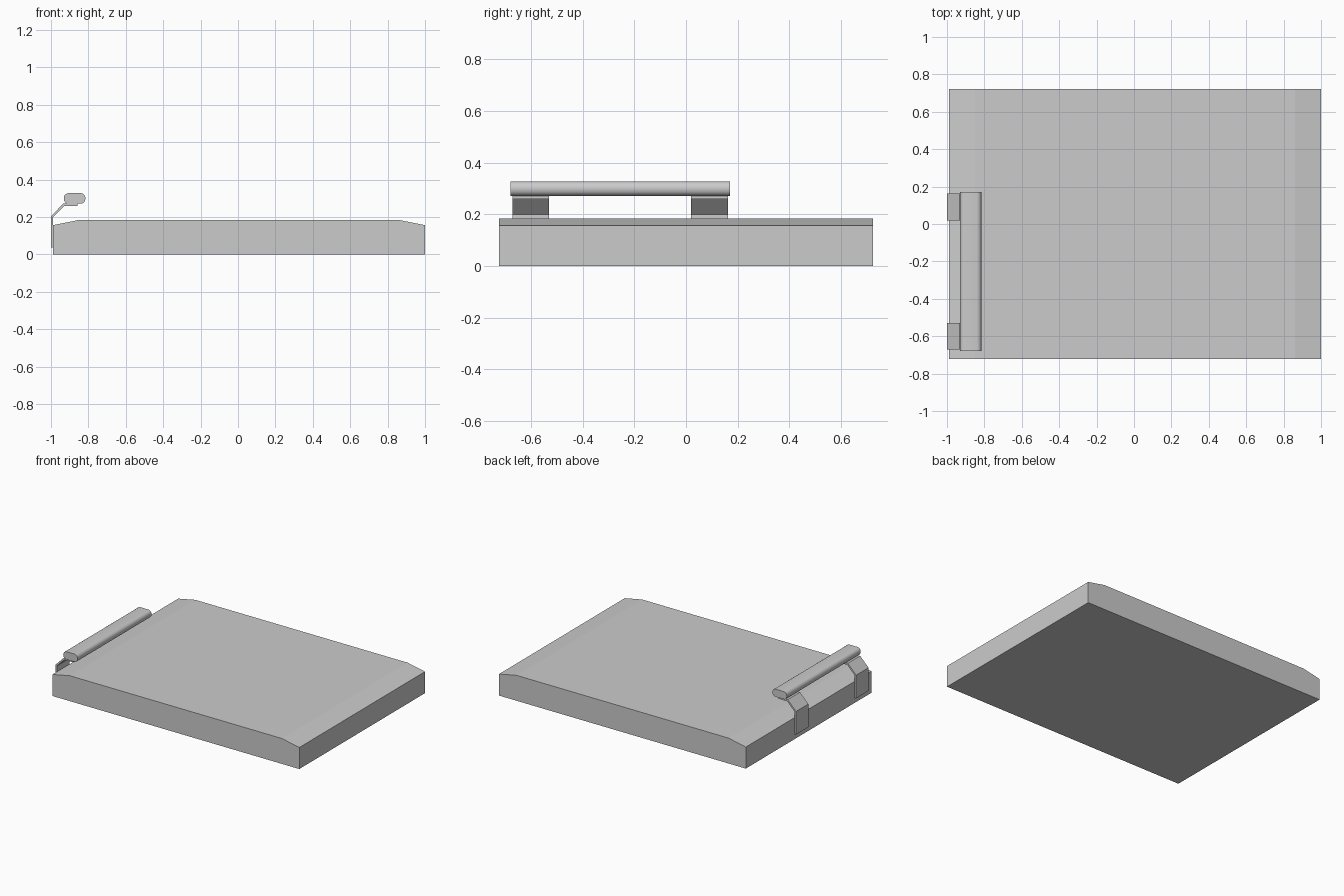
import bpy, bmesh, math

if "Cube" in bpy.data.objects:
    bpy.data.objects.remove(bpy.data.objects["Cube"])


def extrude_profile(name, pts, y0, y1):
    """Extrude a closed XZ outline along Y."""
    bm = bmesh.new()
    face = bm.faces.new([bm.verts.new((x, y0, z)) for x, z in pts])
    ext = bmesh.ops.extrude_face_region(bm, geom=[face])
    verts = [g for g in ext["geom"] if isinstance(g, bmesh.types.BMVert)]
    bmesh.ops.translate(bm, verts=verts, vec=(0, y1 - y0, 0))
    bmesh.ops.recalc_face_normals(bm, faces=bm.faces)
    mesh = bpy.data.meshes.new(name)
    bm.to_mesh(mesh)
    bm.free()
    obj = bpy.data.objects.new(name, mesh)
    bpy.context.collection.objects.link(obj)
    return obj


# Slab with sloped ends on top
extrude_profile("slab", [(-0.988, 0), (1.0, 0), (1.0, 0.157), (0.86, 0.185),
                         (-0.85, 0.185), (-0.988, 0.157)], -0.723, 0.723)

# Two bent strap brackets on the left end
strap = [(-1.0, 0.037), (-0.988, 0.037), (-0.988, 0.2), (-0.928, 0.26),
         (-0.857, 0.26), (-0.857, 0.273), (-0.933, 0.273), (-1.0, 0.205)]
for name, y0 in (("front_bracket", -0.672), ("back_bracket", 0.02)):
    extrude_profile(name, strap, y0, y0 + 0.142)

# Handle bar with rounded long edges
x0, x1, z0, z1, r, steps = -0.931, -0.816, 0.272, 0.328, 0.025, 4
outline = []
for cx, cz, start in ((x1 - r, z0 + r, -90), (x1 - r, z1 - r, 0),
                      (x0 + r, z1 - r, 90), (x0 + r, z0 + r, 180)):
    for i in range(steps + 1):
        a = math.radians(start + 90 * i / steps)
        outline.append((cx + r * math.cos(a), cz + r * math.sin(a)))
bar = extrude_profile("handle_bar", outline, -0.68, 0.17)
bpy.context.view_layer.objects.active = bar
bar.select_set(True)
bpy.ops.object.shade_smooth_by_angle(angle=math.radians(35))
